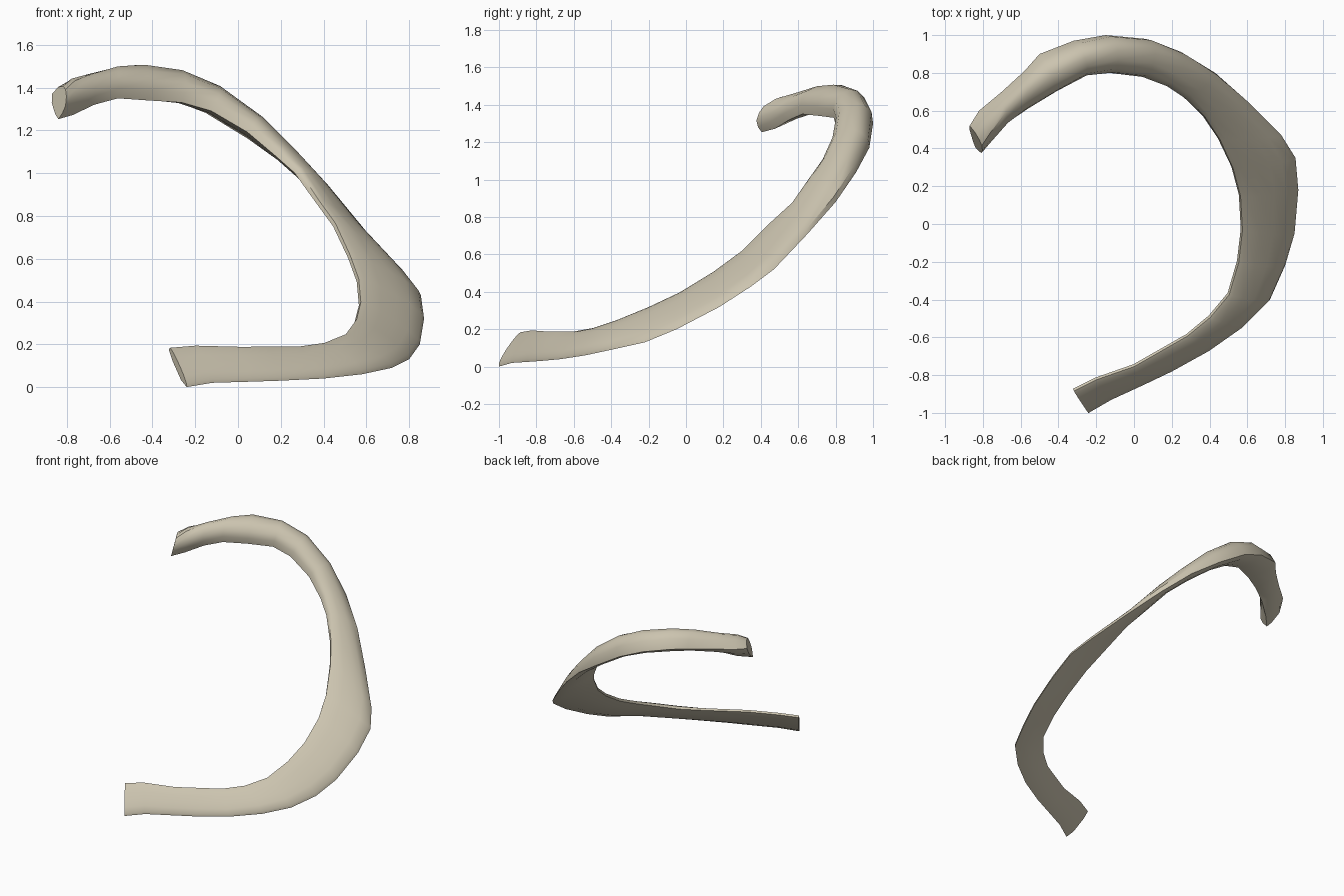
import bpy
import bmesh
from mathutils import Vector

default_cube = bpy.data.objects.get("Cube")
if default_cube:
    bpy.data.objects.remove(default_cube, do_unlink=True)


def make_material(name, colour):
    material = bpy.data.materials.new(name)
    material.use_nodes = True
    material.diffuse_color = colour
    shader = next(n for n in material.node_tree.nodes if n.type == "BSDF_PRINCIPLED")
    shader.inputs["Base Color"].default_value = colour
    shader.inputs["Roughness"].default_value = 0.8
    return material


# Flat curved shaft: outer lower edge, inner upper edge, outer bulge
shaft = [
    (-.24, -1, .01, -.32, -.88, .19, .02),
    (-.12, -.93, .03, -.2, -.82, .2, .02),
    (.05, -.85, .035, 0, -.75, .195, .02),
    (.2, -.78, .04, .14, -.67, .195, .02),
    (.4, -.67, .05, .28, -.59, .195, .02),
    (.58, -.54, .07, .4, -.49, .21, .03),
    (.72, -.4, .1, .5, -.37, .25, .03),
    (.8, -.22, .14, .55, -.2, .32, .03),
    (.85, -.05, .21, .57, -.03, .4, .03),
    (.87, .18, .33, .56, .15, .51, .03),
    (.855, .35, .44, .52, .3, .62, .03),
    (.78, .47, .53, .45, .45, .77, .03),
    (.6, .65, .72, .37, .57, .88, .03),
]

# Rounder angle, tubercle, neck and head, in the same layout
neck = [
    (.43, .8, .89, .27, .67, 1.02, .05),
    (.25, .91, 1.05, .18, .73, 1.1, .07),
    (.06, .98, 1.18, .05, .78, 1.21, .1),
    (-.15, 1, 1.31, -.12, .8, 1.31, .12),
    (-.32, .97, 1.38, -.26, .79, 1.35, .13),
    (-.5, .9, 1.42, -.42, .71, 1.36, .13),
    (-.58, .81, 1.41, -.56, .62, 1.37, .12),
    (-.7, .7, 1.4, -.67, .55, 1.34, .11),
    (-.82, .6, 1.39, -.77, .47, 1.29, .12),
    (-.87, .52, 1.38, -.835, .4, 1.27, .1),
]

# Cross-section: position across the width, height as a share of the bulge
outer_side = [(0, 0), (.06, .55), (.25, .9), (.45, 1), (.7, .9), (.92, .65), (1, .3)]
inner_side = [(1, -.5), (.75, -1), (.25, -1)]
INNER_DEPTH = .02


def build_bone(name, stations, material):
    bm = bmesh.new()
    edges = [(Vector(s[:3]), Vector(s[3:6]), s[6]) for s in stations]
    middles = [(low + high) / 2 for low, high, bulge in edges]
    rings = []
    for i, (low, high, bulge) in enumerate(edges):
        ahead = middles[min(i + 1, len(middles) - 1)]
        behind = middles[max(i - 1, 0)]
        across = high - low
        normal = (ahead - behind).cross(across).normalized()
        section = [(u, h * bulge) for u, h in outer_side]
        section += [(u, h * INNER_DEPTH) for u, h in inner_side]
        rings.append([bm.verts.new(low + across * u + normal * h) for u, h in section])
    for ring, following in zip(rings, rings[1:]):
        count = len(ring)
        for j in range(count):
            k = (j + 1) % count
            bm.faces.new((ring[j], ring[k], following[k], following[j]))
    # Closed ends
    bm.faces.new(rings[0][::-1])
    bm.faces.new(rings[-1])
    bmesh.ops.recalc_face_normals(bm, faces=bm.faces[:])
    # Rest on the ground
    lowest = min(v.co.z for v in bm.verts)
    bmesh.ops.translate(bm, verts=bm.verts[:], vec=(0, 0, -lowest))
    mesh = bpy.data.meshes.new(name)
    bm.to_mesh(mesh)
    bm.free()
    mesh.materials.append(material)
    bone = bpy.data.objects.new(name, mesh)
    bpy.context.collection.objects.link(bone)
    return bone


bone_colour = make_material("pale bone", (.60, .55, .43, 1))
rib = build_bone("rib_bone", shaft + neck, bone_colour)

# Soft surface with crisp ridges
bpy.ops.object.select_all(action="DESELECT")
rib.select_set(True)
bpy.context.view_layer.objects.active = rib
bpy.ops.object.shade_smooth_by_angle(angle=.7)
